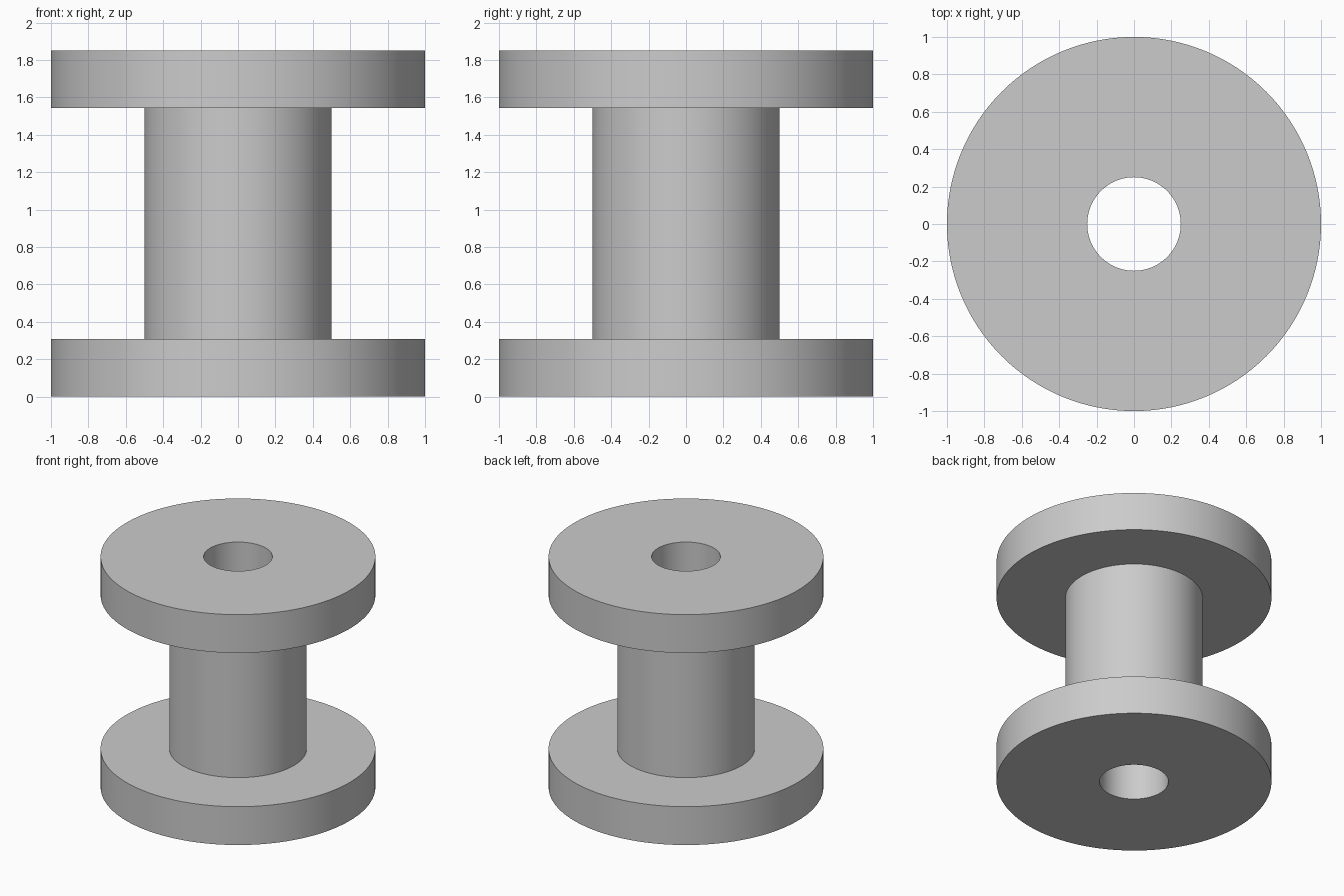
import bpy
import bmesh
import math

if "Cube" in bpy.data.objects:
    bpy.data.objects.remove(bpy.data.objects["Cube"], do_unlink=True)

HEIGHT, FLANGE = 1.85, 0.308
RIM_R, CORE_R, BORE_R = 1.0, 0.5, 0.25
SEGMENTS = 128

grey = bpy.data.materials.new("plain grey")
grey.use_nodes = True
colour = (0.6, 0.6, 0.6, 1.0)
grey.diffuse_color = colour
grey.node_tree.nodes["Principled BSDF"].inputs["Base Color"].default_value = colour


def lathe(name, profile):
    """Revolve a closed (radius, height) outline around the z axis."""
    bm = bmesh.new()
    verts = [bm.verts.new((r, 0, z)) for r, z in profile]
    edges = [bm.edges.new((a, b)) for a, b in zip(verts, verts[1:] + verts[:1])]
    bmesh.ops.spin(bm, geom=verts + edges, cent=(0, 0, 0), axis=(0, 0, 1),
                   angle=math.tau, steps=SEGMENTS, use_merge=True)
    bmesh.ops.remove_doubles(bm, verts=bm.verts, dist=1e-5)
    bmesh.ops.recalc_face_normals(bm, faces=bm.faces)
    mesh = bpy.data.meshes.new(name)
    bm.to_mesh(mesh)
    bm.free()
    mesh.materials.append(grey)
    obj = bpy.data.objects.new(name, mesh)
    bpy.context.collection.objects.link(obj)
    bpy.ops.object.select_all(action="DESELECT")
    obj.select_set(True)
    bpy.context.view_layer.objects.active = obj
    bpy.ops.object.shade_smooth_by_angle(angle=math.radians(30))
    return obj


# Spool: two wide flanges joined by a core, with a bore right through
lower = [(BORE_R, 0), (RIM_R, 0), (RIM_R, FLANGE), (CORE_R, FLANGE)]
upper = [(r, HEIGHT - z) for r, z in reversed(lower)]
lathe("spool", lower + upper)
